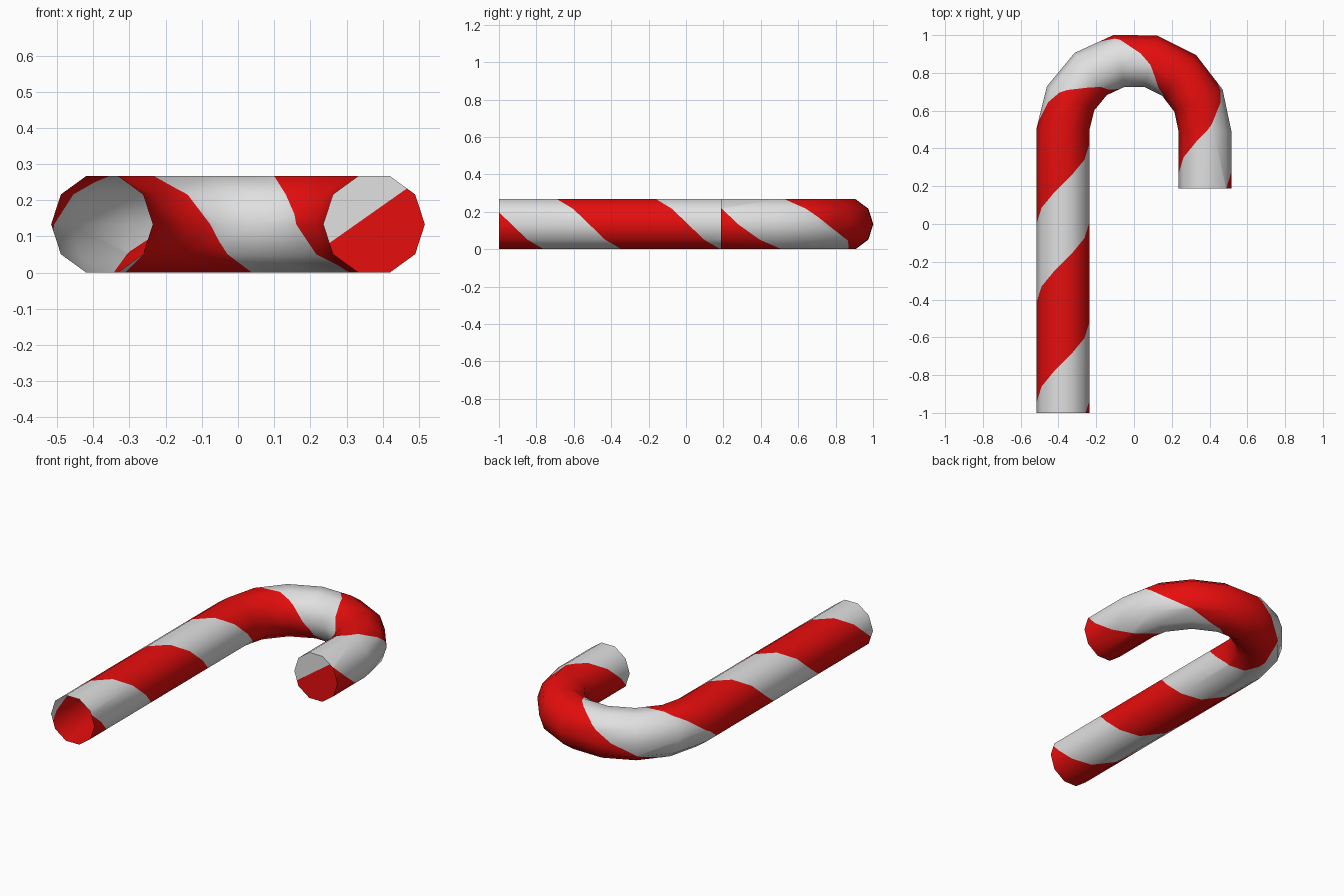
import bpy, bmesh, math
from mathutils import Vector

if "Cube" in bpy.data.objects:
    bpy.data.objects.remove(bpy.data.objects["Cube"])

R, BEND, CY = 0.1405, 0.376, 0.496       # tube radius, hook radius, hook centre y
Z0 = R * math.sin(math.radians(72))
SIDES, PITCH, RED_PART = 10, 0.947, 0.56  # stripe repeat and red share
S0, ARC0, ARC1, S1 = -1.0, 0.505, 1.685, 1.985


def material(name, rgb):
    m = bpy.data.materials.new(name)
    m.diffuse_color = (*rgb, 1)
    m.use_nodes = True
    m.node_tree.nodes["Principled BSDF"].inputs["Base Color"].default_value = m.diffuse_color
    return m


MATS = [material("white", (0.75, 0.75, 0.75)), material("red", (0.8, 0.004, 0.004))]


def finish(name, bm):
    me = bpy.data.meshes.new(name)
    bm.to_mesh(me)
    bm.free()
    for m in MATS:
        me.materials.append(m)
    ob = bpy.data.objects.new(name, me)
    bpy.context.collection.objects.link(ob)
    return ob


# Centreline rings: (length along cane, centre x, centre y, outward direction)
rings = [(S0, -BEND, -1.0, Vector((-1, 0)))]
for i in range(8):
    a = math.radians(179 - 180 * i / 7)
    d = Vector((math.cos(a), math.sin(a)))
    rings.append((ARC0 + (ARC1 - ARC0) * i / 7, BEND * d.x, CY + BEND * d.y, d))
rings.append((S1, BEND, 0.187, Vector((1, 0))))

# Stripe twist at each side of the tube (a little steeper underneath)
twist = [0.636 * k / 7 for k in range(8)] + [0.636 + 0.364 * j / 3 for j in (1, 2, 3)]


def corner(ring, k):
    s, x, y, d = ring
    t = math.pi - 2 * math.pi * k / SIDES
    off = -R * math.cos(t)
    return Vector((x + d.x * off, y + d.y * off, Z0 + R * math.sin(t)))


def locate(v, steps):
    for i in range(len(steps) - 1):
        if v <= steps[i + 1] + 1e-6 or i == len(steps) - 2:
            return i, (v - steps[i]) / (steps[i + 1] - steps[i])


# Cane body: unrolled sheet, cut along diagonal stripe edges, then wrapped
bm = bmesh.new()
lengths = [r[0] for r in rings]
grid = [[bm.verts.new((u, s, 0)) for u in twist] for s in lengths]
for i in range(len(rings) - 1):
    for k in range(SIDES):
        bm.faces.new((grid[i][k], grid[i][k + 1], grid[i + 1][k + 1], grid[i + 1][k]))
for n in range(-2, 4):
    for edge in (0, RED_PART):
        bmesh.ops.bisect_plane(bm, geom=bm.verts[:] + bm.edges[:] + bm.faces[:], dist=1e-5,
                               plane_co=(0, (n + edge) * PITCH, 0), plane_no=(-PITCH, 1, 0))
for f in bm.faces:
    c = f.calc_center_median()
    f.material_index = int((c.y / PITCH - c.x) % 1 < RED_PART)
    f.smooth = True
for v in bm.verts:
    k, a = locate(v.co.x, twist)
    i, b = locate(v.co.y, lengths)
    low = corner(rings[i], k).lerp(corner(rings[i], k + 1), a)
    high = corner(rings[i + 1], k).lerp(corner(rings[i + 1], k + 1), a)
    v.co = low.lerp(high, b)
bmesh.ops.remove_doubles(bm, verts=bm.verts[:], dist=1e-4)
finish("cane_body", bm)

# Flat cap on the hook end, split into white and red
bm = bmesh.new()
cap = bm.faces.new([bm.verts.new(corner(rings[-1], k)) for k in range(SIDES)])
cap.normal_update()
if cap.normal.y > 0:
    cap.normal_flip()
co, no = Vector((0.25, 0.187, 0.08)), Vector((-0.155, 0, 0.22))
bmesh.ops.bisect_plane(bm, geom=bm.verts[:] + bm.edges[:] + bm.faces[:], dist=1e-5,
                       plane_co=co, plane_no=no)
for f in bm.faces:
    f.material_index = int((f.calc_center_median() - co).dot(no) < 0)
finish("hook_end_cap", bm)
